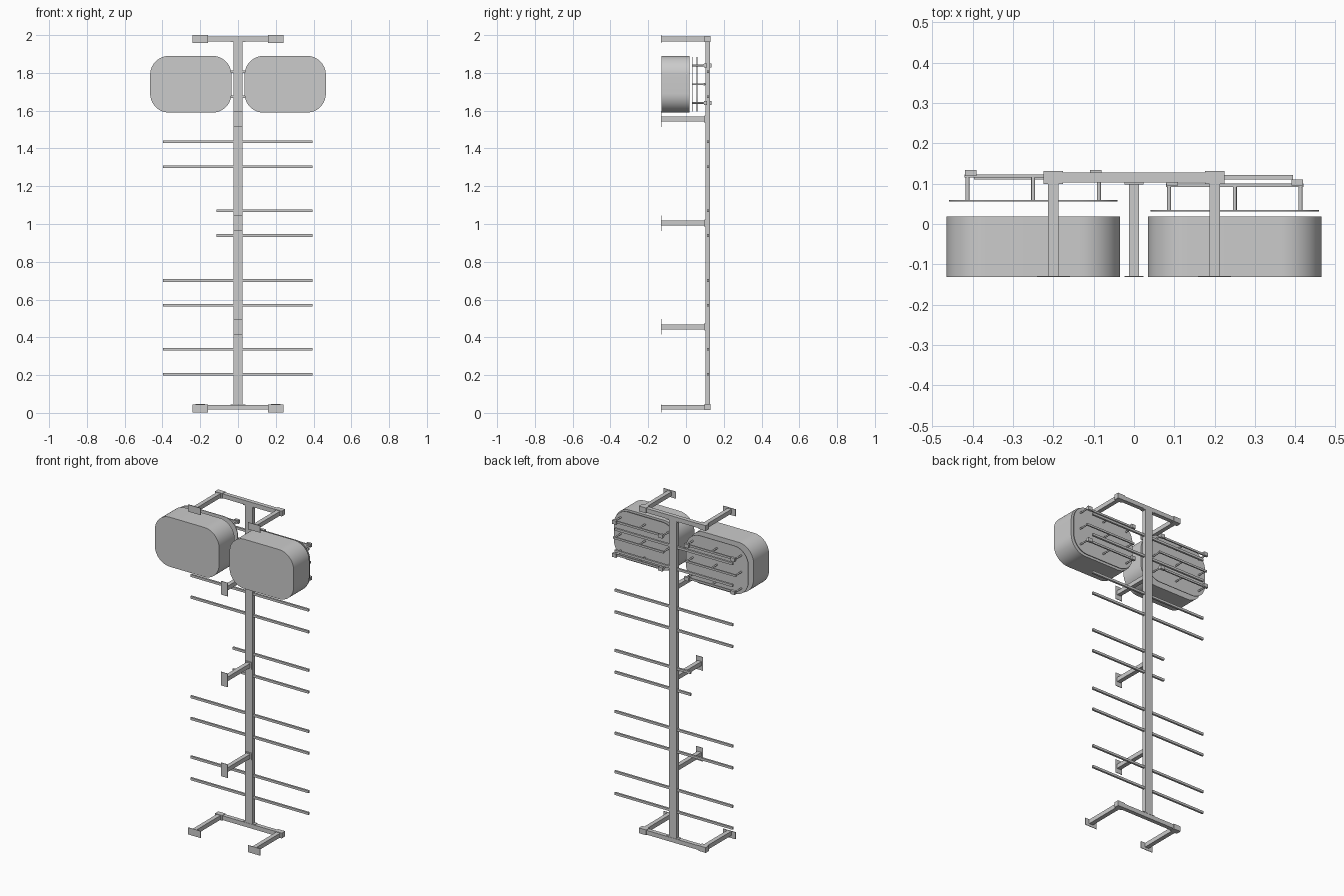
import bpy, bmesh, math

if "Cube" in bpy.data.objects:
    bpy.data.objects.remove(bpy.data.objects["Cube"])


def finish(name, bm, smooth=False):
    bmesh.ops.recalc_face_normals(bm, faces=bm.faces)
    me = bpy.data.meshes.new(name)
    bm.to_mesh(me)
    bm.free()
    ob = bpy.data.objects.new(name, me)
    bpy.context.collection.objects.link(ob)
    if smooth:
        bpy.ops.object.select_all(action='DESELECT')
        ob.select_set(True)
        bpy.context.view_layer.objects.active = ob
        bpy.ops.object.shade_smooth_by_angle(angle=math.radians(35))
    return ob


def box(name, x0, x1, y0, y1, z0, z1):
    bm = bmesh.new()
    bmesh.ops.create_cube(bm, size=1)
    for v in bm.verts:
        v.co = ((x0 + x1) / 2 + v.co.x * (x1 - x0),
                (y0 + y1) / 2 + v.co.y * (y1 - y0),
                (z0 + z1) / 2 + v.co.z * (z1 - z0))
    return finish(name, bm)


def outline(bm, cx, cz, hx, hz, r, y, seg):
    """Rounded rectangle face in the xz plane."""
    pts = []
    for k, (sx, sz) in enumerate([(1, 1), (-1, 1), (-1, -1), (1, -1)]):
        for i in range(seg + 1):
            a = math.pi / 2 * (k + i / seg)
            pts.append((cx + sx * (hx - r) + r * math.cos(a), y,
                        cz + sz * (hz - r) + r * math.sin(a)))
    return bm.faces.new([bm.verts.new(p) for p in pts])


def rounded_slab(name, cx, cz, hx, hz, r, y0, y1, seg=12):
    bm = bmesh.new()
    f = outline(bm, cx, cz, hx, hz, r, y0, seg)
    ext = bmesh.ops.extrude_face_region(bm, geom=[f], use_keep_orig=True)
    verts = [g for g in ext['geom'] if isinstance(g, bmesh.types.BMVert)]
    bmesh.ops.translate(bm, verts=verts, vec=(0, y1 - y0, 0))
    return finish(name, bm, True)


def pin(name, x, z, r, y0, y1):
    bm = bmesh.new()
    bmesh.ops.create_cone(bm, segments=12, radius1=r, radius2=r,
                          depth=y1 - y0, cap_ends=True)
    for v in bm.verts:
        v.co = (x + v.co.x, (y0 + y1) / 2 + v.co.z, z + v.co.y)
    return finish(name, bm, True)


def drilled_plate(name, x0, x1, z0, z1, holes):
    plate = box(name, x0, x1, -0.132, -0.129, z0, z1)
    for hx, hz in holes:
        cut = pin("hole_cutter", hx, hz, 0.004, -0.14, -0.12)
        cut.hide_render = True
        cut.hide_viewport = True
        m = plate.modifiers.new("hole", 'BOOLEAN')
        m.operation, m.object = 'DIFFERENCE', cut


# Central post
box("post", -0.025, 0.025, 0.103, 0.128, 0.045, 1.97)

# End frames at floor and top
for label, z in (("bottom", 0.03), ("top", 1.98)):
    box(label + "_crossbar", -0.2, 0.2, 0.103, 0.128, z - 0.013, z + 0.013)
    # Flange joining the post to the crossbar
    zi = z + 0.014 if z < 1 else z - 0.017
    box(label + "_post_flange", -0.04, 0.04, 0.103, 0.128, zi, zi + 0.003)
    for s in (-1, 1):
        box(label + "_corner", s * 0.2 - 0.024, s * 0.2 + 0.024,
            0.099, 0.131, z - 0.016, z + 0.016)
        box(label + "_arm", s * 0.2 - 0.013, s * 0.2 + 0.013,
            -0.129, 0.099, z - 0.013, z + 0.013)
        zc = 0.023 if z < 1 else 1.979
        drilled_plate(label + "_wall_plate", s * 0.2 - 0.041, s * 0.2 + 0.041,
                      zc - 0.021, zc + 0.021,
                      [(s * 0.2 - 0.03, zc), (s * 0.2 + 0.03, zc)])

# Middle stand-off arms
for z in (0.455, 1.005, 1.555):
    box("middle_arm", -0.013, 0.013, -0.129, 0.104, z - 0.013, z + 0.013)
    box("middle_arm_collar", -0.023, 0.023, 0.098, 0.103, z - 0.02, z + 0.02)
    drilled_plate("middle_wall_plate", -0.023, 0.023, z - 0.041, z + 0.041,
                  [(0, z - 0.032), (0, z + 0.032)])

# Horizontal rods in pairs
for zc in (0.27, 0.635, 1.005, 1.37, 1.74):
    left = -0.115 if zc == 1.005 else -0.397
    for dz in (-0.066, 0.066):
        box("rod", left, 0.395, 0.11, 0.122, zc + dz - 0.007, zc + dz + 0.007)

# Two rounded panels with backing plates and mounting rails
for s, side, py, ry in ((-1, "left", 0.056, 0.115), (1, "right", 0.031, 0.092)):
    cx = s * 0.25
    rounded_slab(side + "_panel", cx, 1.74, 0.215, 0.15, 0.1, -0.131, 0.018, 16)
    rounded_slab(side + "_backing_plate", cx, 1.74, 0.209, 0.145, 0.095,
                 py, py + 0.004)
    for z in (1.64, 1.74, 1.84):
        box(side + "_rail", cx - 0.17, cx + 0.17, ry, ry + 0.008,
            z - 0.006, z + 0.006)
        for dx in (-0.163, 0, 0.163):
            pin(side + "_standoff", cx + dx, z, 0.005, py + 0.003, ry + 0.001)
        if z != 1.74:
            for dx in (-0.155, 0.155):
                box(side + "_rail_clamp", cx + dx - 0.014, cx + dx + 0.014,
                    ry + 0.004, ry + 0.019, z - 0.011, z + 0.011)
